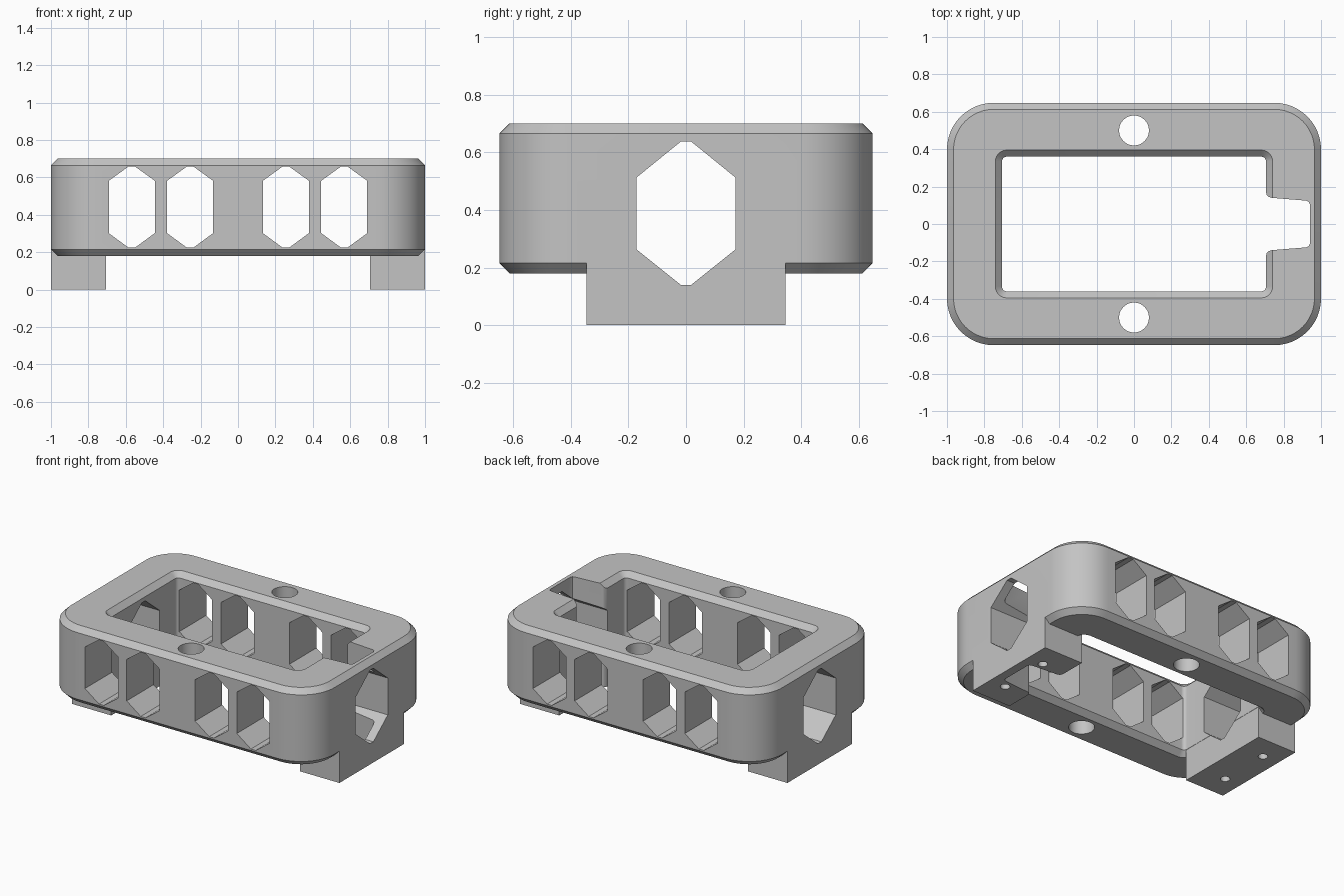
import bpy, bmesh
from math import cos, sin, pi

cube = bpy.data.objects.get("Cube")
if cube:
    bpy.data.objects.remove(cube, do_unlink=True)

grey = bpy.data.materials.new("plain_grey")
grey.use_nodes = True
grey.diffuse_color = (0.55, 0.55, 0.55, 1)
grey.node_tree.nodes["Principled BSDF"].inputs["Base Color"].default_value = grey.diffuse_color

BOTTOM, TOP, CHAMFER = 0.18, 0.70, 0.035


def rounded(hx, hy, r, steps=12):
    """Outline of a rounded rectangle; a circle when hx = hy = r."""
    pts = []
    corners = [(1, 1), (-1, 1), (-1, -1), (1, -1)]
    for k, (sx, sy) in enumerate(corners):
        for i in range(steps + 1):
            a = (k + i / steps) * pi / 2
            p = (sx * (hx - r) + r * cos(a), sy * (hy - r) + r * sin(a))
            if not pts or abs(p[0] - pts[-1][0]) + abs(p[1] - pts[-1][1]) > 1e-5:
                pts.append(p)
    if abs(pts[0][0] - pts[-1][0]) + abs(pts[0][1] - pts[-1][1]) < 1e-5:
        pts.pop()
    return pts


def hexagon(cu, half_w, low, side_low, side_high, high, tip=0.018):
    """Tall hexagon with slightly flattened top and bottom tips."""
    right = [(tip, low), (half_w, side_low), (half_w, side_high), (tip, high)]
    left = [(-u, v) for u, v in reversed(right)]
    return [(cu + u, v) for u, v in right + left]


def loft(name, rings, axis="z"):
    """Closed solid through (level, outline) rings along an axis."""
    place = {"x": lambda u, v, w: (w, u, v),
             "y": lambda u, v, w: (u, w, v),
             "z": lambda u, v, w: (u, v, w)}[axis]
    bm = bmesh.new()
    loops = [[bm.verts.new(place(u, v, w)) for u, v in pts] for w, pts in rings]
    n = len(loops[0])
    for a, b in zip(loops, loops[1:]):
        for i in range(n):
            j = (i + 1) % n
            bm.faces.new((a[i], a[j], b[j], b[i]))
    bm.faces.new(loops[0])
    bm.faces.new(loops[-1])
    bmesh.ops.recalc_face_normals(bm, faces=bm.faces)
    mesh = bpy.data.meshes.new(name)
    bm.to_mesh(mesh)
    bm.free()
    mesh.materials.append(grey)
    ob = bpy.data.objects.new(name, mesh)
    bpy.context.collection.objects.link(ob)
    return ob


def combine(target, tool, operation):
    """Apply a boolean and remove the tool."""
    mod = target.modifiers.new(operation.lower(), "BOOLEAN")
    mod.operation, mod.solver, mod.object = operation, "EXACT", tool
    bpy.context.view_layer.objects.active = target
    bpy.ops.object.modifier_apply(modifier=mod.name)
    bpy.data.objects.remove(tool, do_unlink=True)


def shifted(pts, dx, dy):
    return [(x + dx, y + dy) for x, y in pts]


# Rounded body with chamfered top and bottom rims
outer = rounded(1, 0.648, 0.25)
outer_in = rounded(1 - CHAMFER, 0.648 - CHAMFER, 0.25 - CHAMFER)
frame = loft("frame", [(BOTTOM, outer_in), (BOTTOM + CHAMFER, outer),
                       (TOP - CHAMFER, outer), (TOP, outer_in)])

# Central opening, flared at both ends
flare = CHAMFER + 0.01
inner = rounded(0.706, 0.36, 0.025, 6)
inner_out = rounded(0.706 + flare, 0.36 + flare, 0.025 + flare, 6)
combine(frame, loft("opening_cutter", [
    (BOTTOM - 0.01, inner_out), (BOTTOM + CHAMFER, inner),
    (TOP - CHAMFER, inner), (TOP + 0.01, inner_out)]), "DIFFERENCE")

# Feet under both ends
for s in (-1, 1):
    foot = [(s * x, y) for x, y in ((0.707, -0.345), (1, -0.345), (1, 0.345), (0.707, 0.345))]
    combine(frame, loft("foot", [(0, foot), (0.25, foot)]), "UNION")

# Cable notch with a rounded mouth, through the left end
half = [(0.6, 0.172), (0.706, 0.172), (0.709, 0.157), (0.718, 0.146), (0.735, 0.14),
        (0.92, 0.125), (0.934, 0.119), (0.94, 0.105)]
notch = half + [(x, -y) for x, y in reversed(half)]
combine(frame, loft("notch_cutter", [(-0.1, notch), (0.8, notch)]), "DIFFERENCE")

# Hexagonal windows through the long sides
for x in (-0.568, -0.256, 0.256, 0.568):
    window = hexagon(x, 0.123, 0.225, 0.302, 0.582, 0.658)
    combine(frame, loft("side_window_cutter", [(-0.8, window), (0.8, window)], "y"), "DIFFERENCE")

# Larger window through both ends
window = hexagon(0, 0.172, 0.14, 0.263, 0.512, 0.637)
combine(frame, loft("end_window_cutter", [(-1.1, window), (1.1, window)], "x"), "DIFFERENCE")

# Bolt holes through the long sides, and blind screw holes in the feet
for s in (-1, 1):
    bolt = shifted(rounded(0.08, 0.08, 0.08, 8), 0, s * 0.5)
    combine(frame, loft("bolt_cutter", [(0, bolt), (0.9, bolt)]), "DIFFERENCE")
    for t in (-1, 1):
        screw = shifted(rounded(0.03, 0.03, 0.03, 5), s * 0.88, t * 0.18)
        combine(frame, loft("screw_cutter", [(-0.1, screw), (0.15, screw)]), "DIFFERENCE")

# Smooth the rounded corners and keep the edges crisp
for ob in bpy.context.selected_objects:
    ob.select_set(False)
frame.select_set(True)
bpy.context.view_layer.objects.active = frame
bpy.ops.object.shade_smooth_by_angle()
